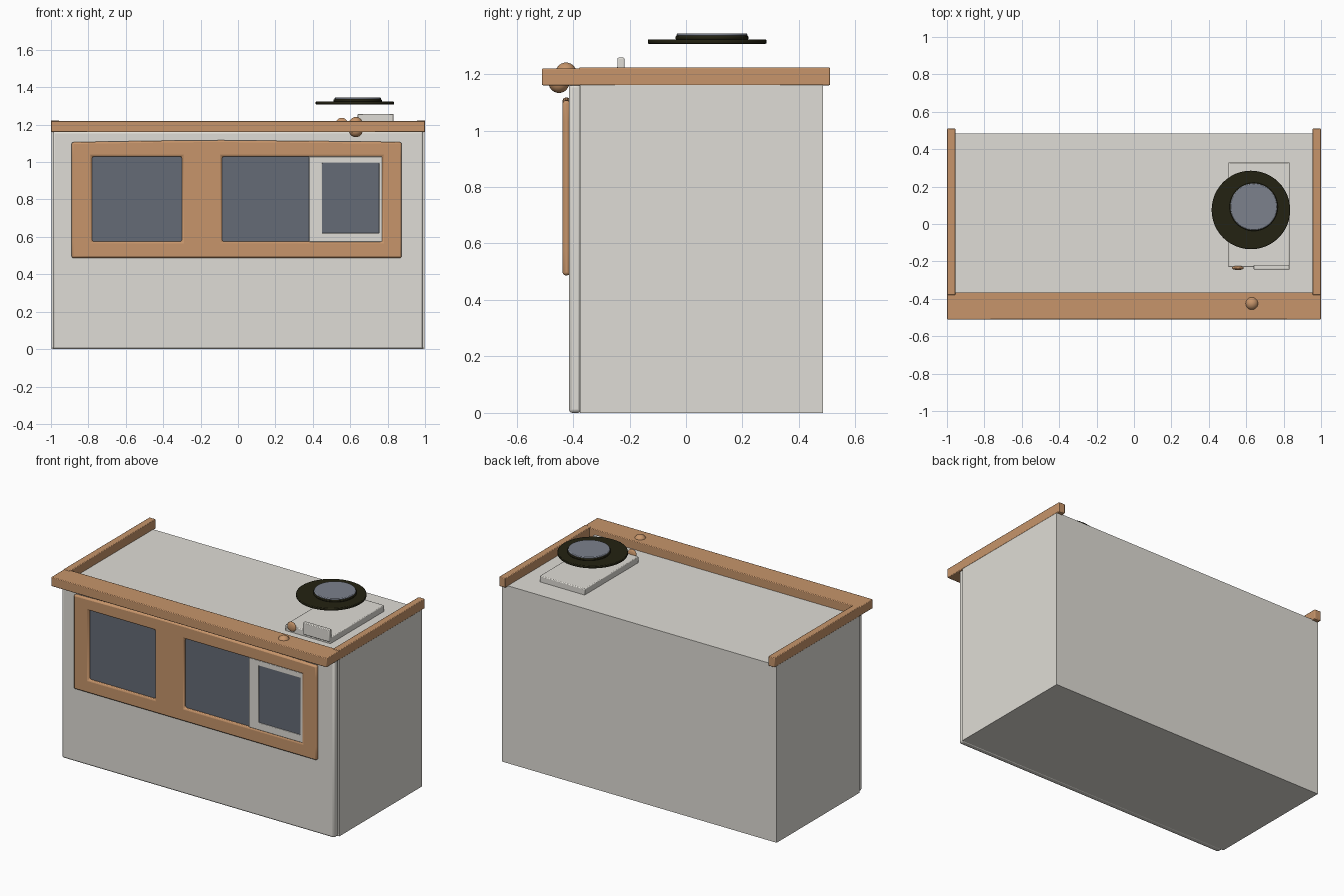
import bpy, bmesh, math
from mathutils import Vector

cube = bpy.data.objects.get("Cube")
if cube:
    bpy.data.objects.remove(cube, do_unlink=True)


def material(name, r, g, b):
    m = bpy.data.materials.new(name)
    m.use_nodes = True
    m.diffuse_color = (r, g, b, 1)
    bsdf = m.node_tree.nodes["Principled BSDF"]
    bsdf.inputs["Base Color"].default_value = (r, g, b, 1)
    bsdf.inputs["Roughness"].default_value = 0.7
    return m


WHITE = material("warm white", 0.74, 0.72, 0.67)
WOOD = material("tan wood", 0.57, 0.30, 0.145)
GLASS = material("slate glass", 0.13, 0.147, 0.18)
VENT = material("grey vent glass", 0.20, 0.22, 0.265)
DARK = material("dark rubber", 0.017, 0.016, 0.006)


def finish(name, bm, mat, bevel=0.0, segments=2):
    mesh = bpy.data.meshes.new(name)
    bmesh.ops.recalc_face_normals(bm, faces=bm.faces)
    bm.to_mesh(mesh)
    bm.free()
    mesh.materials.append(mat)
    ob = bpy.data.objects.new(name, mesh)
    bpy.context.collection.objects.link(ob)
    if bevel:
        mod = ob.modifiers.new("soft edges", "BEVEL")
        mod.width = bevel
        mod.segments = segments
        mod.limit_method = "ANGLE"
    bpy.ops.object.select_all(action="DESELECT")
    ob.select_set(True)
    bpy.context.view_layer.objects.active = ob
    bpy.ops.object.shade_smooth_by_angle(angle=math.radians(40))
    return ob


def box(name, x, y, z, mat, bevel=0.0):
    bm = bmesh.new()
    bmesh.ops.create_cube(bm, size=1)
    for v in bm.verts:
        v.co = [a + (c + 0.5) * (b - a) for c, (a, b) in zip(v.co, (x, y, z))]
    return finish(name, bm, mat, bevel)


def disc(name, center, radius, depth, mat):
    bm = bmesh.new()
    bmesh.ops.create_cone(bm, cap_ends=True, segments=48, radius1=radius,
                          radius2=radius, depth=depth)
    bmesh.ops.translate(bm, verts=bm.verts, vec=center)
    return finish(name, bm, mat, 0.004)


def knob(name, center, radius, flat=1.0):
    bm = bmesh.new()
    bmesh.ops.create_uvsphere(bm, u_segments=20, v_segments=12, radius=radius)
    for v in bm.verts:
        v.co.y *= flat
        v.co += Vector(center)
    return finish(name, bm, WOOD)


def frame(name, xs, zs, holes, y, mat, bevel, arch=0.0):
    """Upright panel with rectangular openings at the given grid columns."""
    bm = bmesh.new()
    grid = [[bm.verts.new((x, y[1], z)) for z in zs] for x in xs]
    for i in range(len(xs) - 1):
        for j in range(len(zs) - 1):
            if j == 1 and i in holes:
                continue
            bm.faces.new((grid[i][j], grid[i + 1][j],
                          grid[i + 1][j + 1], grid[i][j + 1]))
    for column in grid:
        column[-1].co.z += arch * (1 - column[-1].co.x ** 2)
    out = bmesh.ops.extrude_face_region(bm, geom=list(bm.faces))
    for v in out["geom"]:
        if isinstance(v, bmesh.types.BMVert):
            v.co.y = y[0]
    return finish(name, bm, mat, bevel)


# Cabin shell
box("cabin_body", (-0.998, 0.998), (-0.375, 0.485), (0, 1.165), WHITE)
box("front_wall", (-0.99, 0.99), (-0.415, -0.37), (0, 1.165), WHITE, 0.012)

# Roof trim: front beam and a rail along each side
box("front_beam", (-1, 1), (-0.51, -0.365), (1.16, 1.22), WOOD, 0.004)
for side, sign in (("left", 1), ("right", -1)):
    x = sorted((sign * 0.955, sign))
    box(side + "_roof_rail", x, (-0.38, 0.51), (1.16, 1.223), WOOD, 0.004)

# Window band
frame("window_frame", [-0.89, -0.78, -0.30, -0.085, 0.77, 0.875],
      [0.487, 0.575, 1.03, 1.103], (1, 3), (-0.437, -0.41), WOOD, 0.01, 0.014)
box("side_window_glass", (-0.785, -0.295), (-0.421, -0.414), (0.57, 1.035), GLASS)
box("wide_window_glass", (-0.09, 0.39), (-0.421, -0.414), (0.57, 1.035), GLASS)
frame("sliding_sash", [0.38, 0.45, 0.755, 0.772], [0.573, 0.62, 0.995, 1.03],
      (1,), (-0.43, -0.414), WHITE, 0.003)
box("sash_glass", (0.445, 0.76), (-0.424, -0.417), (0.615, 1.0), GLASS)

# Roof hatch with its upright lip
box("roof_hatch", (0.505, 0.832), (-0.23, 0.33), (1.16, 1.205), WHITE, 0.005)
box("hatch_lip", (0.64, 0.832), (-0.243, -0.218), (1.18, 1.258), WHITE, 0.004)

# Round vent raised over the hatch
disc("vent_ring", (0.625, 0.075, 1.315), 0.21, 0.016, DARK)
disc("vent_inner_ring", (0.64, 0.092, 1.329), 0.129, 0.014, DARK)
disc("vent_cover", (0.64, 0.092, 1.338), 0.125, 0.012, VENT)

# Wooden knobs
knob("beam_top_knob", (0.63, -0.425, 1.204), 0.037)
knob("beam_lower_knob", (0.63, -0.45, 1.17), 0.037)
knob("hatch_knob", (0.555, -0.235, 1.205), 0.032, 0.35)
